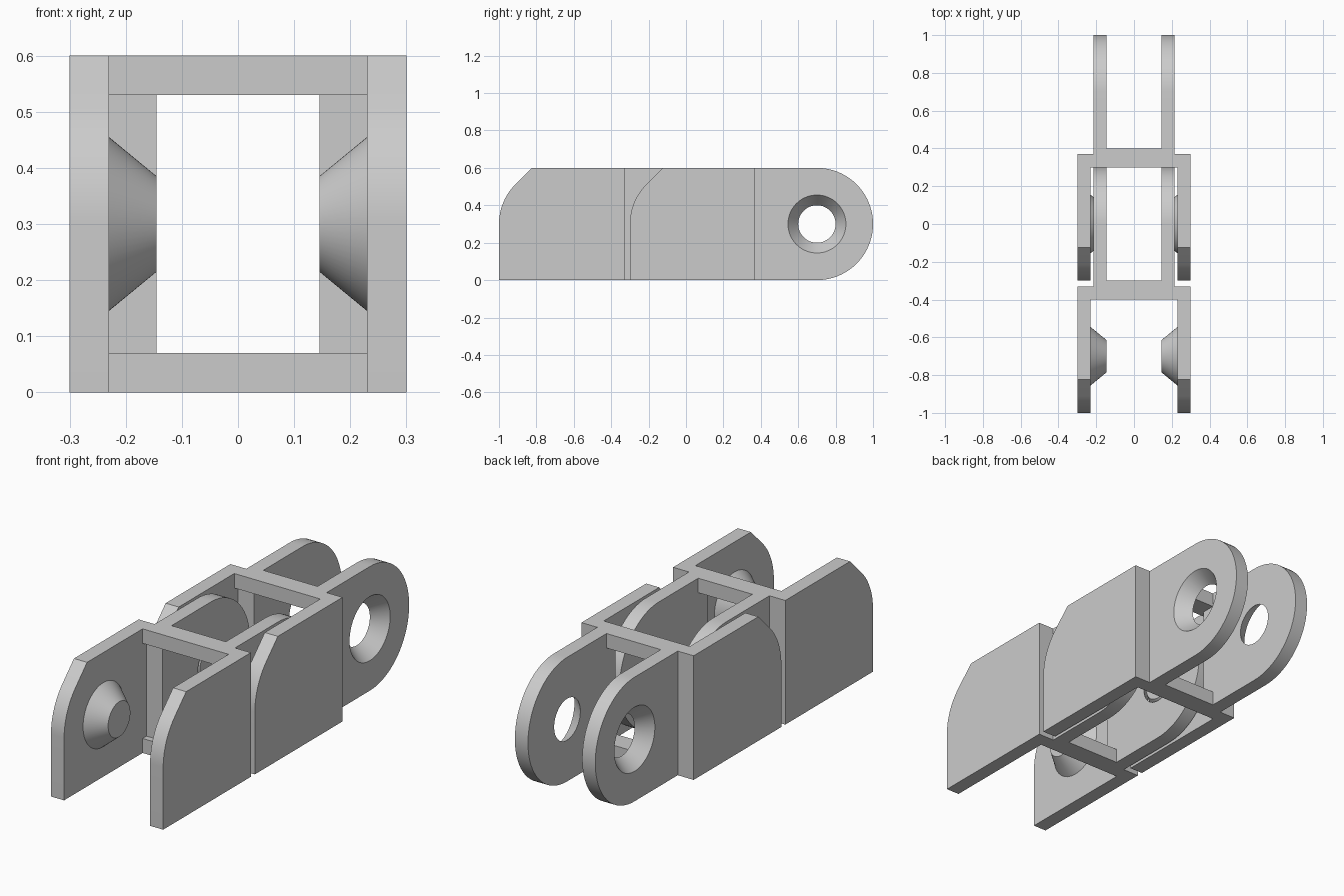
import bpy
import bmesh
from math import cos, sin, radians
from mathutils import Matrix, Vector

if "Cube" in bpy.data.objects:
    bpy.data.objects.remove(bpy.data.objects["Cube"], do_unlink=True)

HEIGHT = 0.6
R = HEIGHT / 2          # end radius, also the pivot height
PITCH = 0.7             # distance between pivots
BAR = 0.07              # plate and bar thickness
OUTER, INNER, LUG_OUT = 0.23, 0.145, 0.215

grey = bpy.data.materials.new("plain_grey")
grey.use_nodes = True
grey.diffuse_color = (0.6, 0.6, 0.6, 1)
grey.node_tree.nodes["Principled BSDF"].inputs["Base Color"].default_value = (0.6, 0.6, 0.6, 1)


def add_object(name, bm):
    bmesh.ops.recalc_face_normals(bm, faces=bm.faces)
    mesh = bpy.data.meshes.new(name)
    bm.to_mesh(mesh)
    bm.free()
    mesh.materials.append(grey)
    obj = bpy.data.objects.new(name, mesh)
    bpy.context.collection.objects.link(obj)
    return obj


def prism(name, outline, lo, hi, axis):
    """Extrude a yz outline along x, or an xy outline along z."""
    bm = bmesh.new()
    if axis == "x":
        verts = [bm.verts.new((lo, a, b)) for a, b in outline]
        push = Vector((hi - lo, 0, 0))
    else:
        verts = [bm.verts.new((a, b, lo)) for a, b in outline]
        push = Vector((0, 0, hi - lo))
    face = bm.faces.new(verts)
    top = bmesh.ops.extrude_face_region(bm, geom=[face])["geom"]
    bmesh.ops.translate(bm, verts=[v for v in top if isinstance(v, bmesh.types.BMVert)], vec=push)
    return add_object(name, bm)


def cone_x(name, y, x1, r1, x2, r2):
    """Cone frustum lying along x at pivot height."""
    bm = bmesh.new()
    place = Matrix.Translation(((x1 + x2) / 2, y, R)) @ Matrix.Rotation(radians(90), 4, "Y")
    bmesh.ops.create_cone(bm, cap_ends=True, segments=64, radius1=r1, radius2=r2,
                          depth=x2 - x1, matrix=place)
    return add_object(name, bm)


def arc(y, start, end, steps):
    angles = [radians(start + (end - start) * i / steps) for i in range(steps + 1)]
    return [(y + R * cos(a), R + R * sin(a)) for a in angles]


def finish(obj, mirrored=True):
    bpy.ops.object.select_all(action="DESELECT")
    obj.select_set(True)
    bpy.context.view_layer.objects.active = obj
    if mirrored:
        obj.modifiers.new("both_sides", "MIRROR")
        bpy.ops.object.modifier_apply(modifier="both_sides")
    bpy.ops.object.shade_smooth_by_angle(angle=radians(30))


def cut(obj, cutter):
    mod = obj.modifiers.new("hole", "BOOLEAN")
    mod.operation = "DIFFERENCE"
    mod.solver = "EXACT"
    mod.object = cutter
    cutter.hide_render = True
    bpy.context.view_layer.objects.active = obj
    bpy.ops.object.modifier_apply(modifier="hole")
    bpy.data.objects.remove(cutter, do_unlink=True)


def build_link(prefix, pivot):
    """One link: pegs at the pivot, holes one pitch behind it."""
    front = pivot + R           # front of the cross frame
    step = front + BAR          # back of the outer plates
    back = front + 0.1          # back of the cross frame

    # Outer plates: rounded into a straight 45 degree chamfer
    chamfer = pivot - R * (2 ** 0.5 - 1)
    outline = [(step, 0), (step, HEIGHT), (chamfer, HEIGHT)]
    outline += arc(pivot, 135, 180, 12) + [(pivot - R, 0)]
    finish(prism(prefix + "_outer_plates", outline, OUTER, OUTER + BAR, "x"))

    # Conical pegs on the inside of the plates
    finish(cone_x(prefix + "_pegs", pivot, INNER, 0.085, OUTER, 0.155))

    # Cross bars at the bottom and top, narrower between the lugs
    half = [(OUTER, front), (OUTER, step), (INNER, step), (INNER, back)]
    plan = half + [(-x, y) for x, y in reversed(half)]
    for name, z in (("bottom", 0), ("top", HEIGHT - BAR)):
        finish(prism(f"{prefix}_{name}_bar", plan, z, z + BAR, "z"), False)

    # Recessed posts joining the plates and the lugs
    y0 = front + 0.03
    post = [(INNER, y0), (OUTER, y0), (OUTER, step), (INNER, step)]
    finish(prism(prefix + "_posts", post, BAR, HEIGHT - BAR, "z"))

    # Round-ended lugs with countersunk holes
    hole = pivot + PITCH
    outline = [(step, HEIGHT), (step, 0)] + arc(hole, -90, 90, 40)
    lugs = prism(prefix + "_lugs", outline, INNER, LUG_OUT, "x")
    r_in, r_out, over = 0.1, 0.155, 0.01
    slope = (r_out - r_in) / (LUG_OUT - INNER) * over
    cut(lugs, cone_x("hole_cutter", hole, INNER - over, r_in - slope,
                     LUG_OUT + over, r_out + slope))
    finish(lugs)


build_link("front_link", -PITCH)
build_link("rear_link", 0.0)
